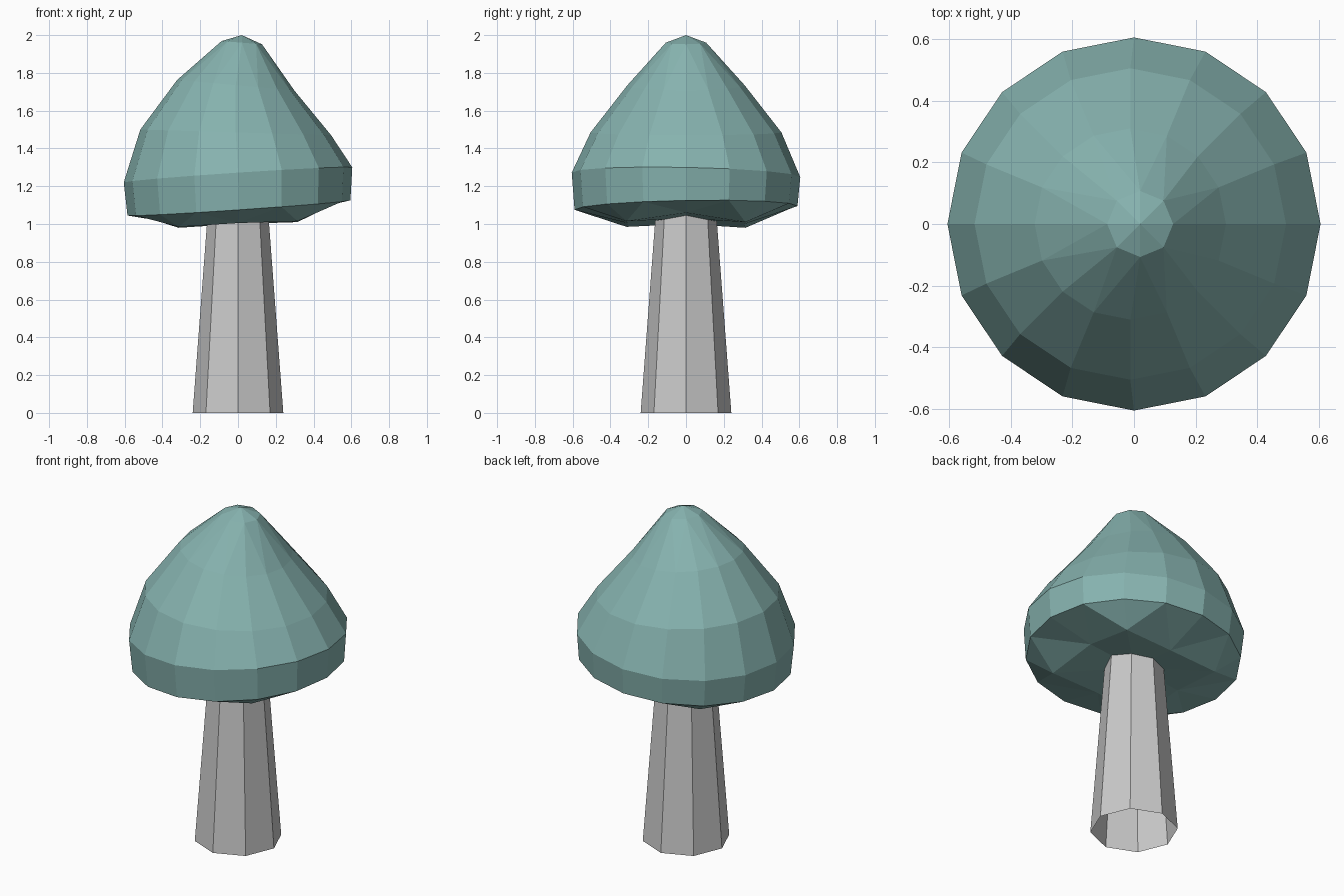
import bpy, bmesh
from math import cos, sin, pi

if "Cube" in bpy.data.objects:
    bpy.data.objects.remove(bpy.data.objects["Cube"])


def ring(bm, n, r, z, cx=0.0, sx=0.0, sy=0.0):
    """Ring of n vertices, centre shifted to cx, tilted by slopes sx and sy."""
    out = []
    for i in range(n):
        x, y = r * cos(2 * pi * i / n), r * sin(2 * pi * i / n)
        out.append(bm.verts.new((x + cx, y, z + sx * x + sy * y)))
    return out


def bridge(bm, a, b):
    """Join two rings; a may have the same or twice the sides of b."""
    n, m = len(a), len(b)
    if n == m:
        for i in range(n):
            j = (i + 1) % n
            bm.faces.new((a[i], a[j], b[j], b[i]))
    else:
        for i in range(m):
            j = (i + 1) % m
            mid = a[2 * i + 1]
            bm.faces.new((a[2 * i], mid, b[i]))
            bm.faces.new((mid, b[j], b[i]))
            bm.faces.new((mid, a[2 * j], b[j]))


def fan(bm, a, centre):
    c = bm.verts.new(centre)
    for i in range(len(a)):
        bm.faces.new((a[i], a[(i + 1) % len(a)], c))


def finish(bm, name, colour=None):
    bmesh.ops.recalc_face_normals(bm, faces=bm.faces)
    mesh = bpy.data.meshes.new(name)
    bm.to_mesh(mesh)
    bm.free()
    obj = bpy.data.objects.new(name, mesh)
    bpy.context.collection.objects.link(obj)
    if colour:
        mat = bpy.data.materials.new(name + "_colour")
        mat.diffuse_color = colour
        mat.use_nodes = True
        mat.node_tree.nodes["Principled BSDF"].inputs["Base Color"].default_value = mat.diffuse_color
        mesh.materials.append(mat)
    return obj


# Stem: open tapered octagonal tube
bm = bmesh.new()
bridge(bm, ring(bm, 8, 0.24, 0), ring(bm, 8, 0.16, 1.06))
finish(bm, "stem")

# Cap: slightly crooked rings from the lower rim up to the tip
bm = bmesh.new()
rim = ring(bm, 16, 0.59, 1.085, 0.005, 0.068, 0.017)
rings = [rim,
         ring(bm, 16, 0.605, 1.26, 0, 0.066, -0.02),
         ring(bm, 16, 0.505, 1.485, -0.012, -0.03, 0),
         ring(bm, 16, 0.31, 1.735, -0.012, -0.09, 0),
         ring(bm, 8, 0.107, 1.96, 0.02, -0.08, 0)]
for a, b in zip(rings, rings[1:]):
    bridge(bm, a, b)
fan(bm, rings[-1], (0.02, 0, 2.0))

# Underside: four low lobes at the diagonals, valleys between them
lobes = []
for i, z in enumerate((1.06, 1.01, 1.0, 0.98, 1.0, 0.985, 1.005, 1.015)):
    r = 0.445 if i % 2 else 0.31
    lobes.append(bm.verts.new((r * cos(i * pi / 4), r * sin(i * pi / 4), z)))
bridge(bm, rim, lobes)
fan(bm, lobes, (0, 0, 1.03))
finish(bm, "cap", (0.24, 0.45, 0.43, 1))
